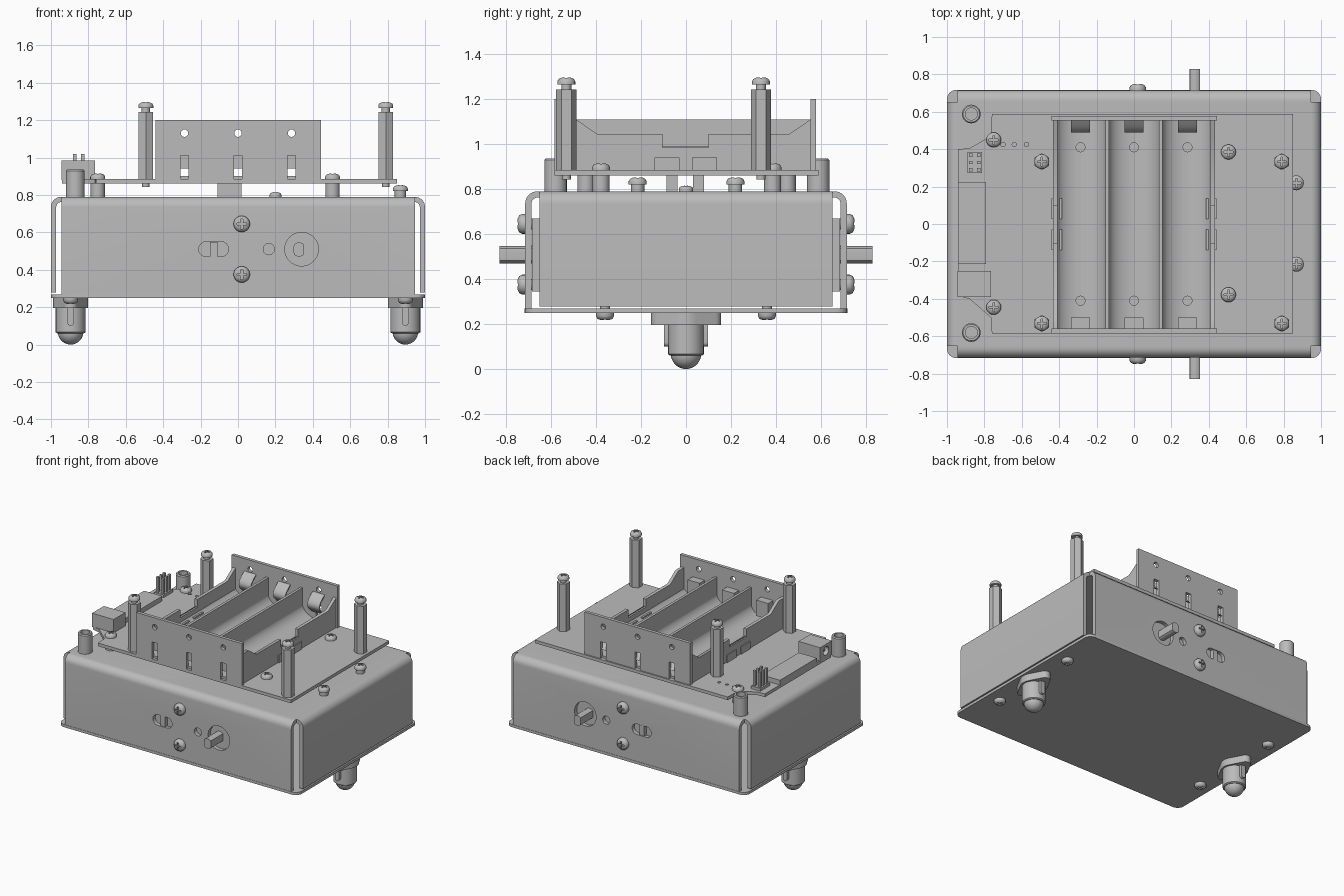
import bpy, bmesh, math
from mathutils import Matrix, Vector

old = bpy.data.objects.get("Cube")
if old:
    bpy.data.objects.remove(old)

grey = bpy.data.materials.new("plain_grey")
grey.use_nodes = True
grey.diffuse_color = (0.5, 0.5, 0.5, 1)
grey.node_tree.nodes["Principled BSDF"].inputs["Base Color"].default_value = (0.5, 0.5, 0.5, 1)
parts = []


def add(name, bm):
    bmesh.ops.recalc_face_normals(bm, faces=bm.faces)
    mesh = bpy.data.meshes.new(name)
    bm.to_mesh(mesh)
    bm.free()
    mesh.materials.append(grey)
    ob = bpy.data.objects.new(name, mesh)
    bpy.context.collection.objects.link(ob)
    parts.append(ob)
    return ob


def prism(name, pts, axis, a, b):
    """Extrude a 2D outline from a to b along an axis."""
    place = {"x": lambda u, v, w: (w, u, v), "y": lambda u, v, w: (u, w, v),
             "z": lambda u, v, w: (u, v, w)}[axis]
    bm = bmesh.new()
    face = bm.faces.new([bm.verts.new(place(u, v, a)) for u, v in pts])
    new = bmesh.ops.extrude_face_region(bm, geom=[face])["geom"]
    shift = Vector(place(0, 0, b - a))
    bmesh.ops.translate(bm, vec=shift, verts=[g for g in new if isinstance(g, bmesh.types.BMVert)])
    return add(name, bm)


def box(name, x0, x1, y0, y1, z0, z1):
    return prism(name, [(x0, y0), (x1, y0), (x1, y1), (x0, y1)], "z", z0, z1)


def arc(cx, cy, r, a0, a1, n=8):
    angles = [math.radians(a0 + (a1 - a0) * i / n) for i in range(n + 1)]
    return [(cx + r * math.cos(a), cy + r * math.sin(a)) for a in angles]


def circle(cx, cy, r, n=24):
    return arc(cx, cy, r, 0, 360, n)[:-1]


def lathe(name, profile, loc=(0, 0, 0), steps=24):
    bm = bmesh.new()
    vs = [bm.verts.new((r, 0, z)) for r, z in profile]
    es = [bm.edges.new(p) for p in zip(vs, vs[1:])]
    bmesh.ops.spin(bm, geom=vs + es, cent=(0, 0, 0), axis=(0, 0, 1), angle=math.tau, steps=steps)
    bmesh.ops.remove_doubles(bm, verts=bm.verts, dist=0.0001)
    ob = add(name, bm)
    ob.location = loc
    return ob


def cut(ob, cutters):
    """Subtract the cutters, bake the result and drop the cutters."""
    for c in cutters:
        mod = ob.modifiers.new("cut", "BOOLEAN")
        mod.operation, mod.solver, mod.object = "DIFFERENCE", "EXACT", c
    bpy.context.view_layer.update()
    mesh = bpy.data.meshes.new_from_object(ob.evaluated_get(bpy.context.evaluated_depsgraph_get()))
    ob.modifiers.clear()
    ob.data = mesh
    for c in cutters:
        parts.remove(c)
        bpy.data.objects.remove(c)


# Pan head screw with a cross recess, copied wherever needed
screw_master = lathe("top_plate_screw", [(0, -0.03), (0.022, -0.03), (0.022, 0), (0.04, 0),
                     (0.04, 0.014), (0.034, 0.025), (0.022, 0.031), (0, 0.033)], steps=20)
cut(screw_master, [box("cross", -0.024, 0.024, -0.005, 0.005, 0.018, 0.05),
                   box("cross", -0.005, 0.005, -0.024, 0.024, 0.018, 0.05)])


def screw(name, loc, rot=(0, 0, 0), size=1.0):
    ob = bpy.data.objects.new(name, screw_master.data)
    bpy.context.collection.objects.link(ob)
    ob.location, ob.rotation_euler, ob.scale = loc, rot, (size,) * 3
    parts.append(ob)


# Sheet metal cover: two crossing bent sheets over a base plate
def bent_sheet(name, axis, half, length, bottom):
    r, t, top = 0.055, 0.028, 0.79
    outer = arc(half - r, top - r, r, 0, 90) + arc(r - half, top - r, r, 90, 180)
    inner = arc(half - r, top - r, r - t, 0, 90) + arc(r - half, top - r, r - t, 90, 180)
    pts = [(half, bottom)] + outer + [(-half, bottom), (t - half, bottom)] + inner[::-1] + [(half - t, bottom)]
    return prism(name, pts, axis, -length, length)


bent_sheet("side_cover", "y", 1.0, 0.652, 0.278)
wall = bent_sheet("front_back_cover", "x", 0.715, 0.945, 0.266)
oval = arc(-0.09, 0.51, 0.04, -90, 90) + arc(-0.17, 0.51, 0.04, 90, 270)
cut(wall, [prism("hole", circle(0.34, 0.51, 0.09, 32), "y", -1, 1),
           prism("hole", circle(0.165, 0.51, 0.03), "y", -1, 1),
           prism("hole", oval, "y", -1, 1)])
corners = []
for sx, sy, a in ((1, 1, 0), (-1, 1, 90), (-1, -1, 180), (1, -1, 270)):
    corners += arc(sx * 0.95, sy * 0.667, 0.05, a, a + 90, 6)
prism("base_plate", corners, "z", 0.248, 0.268)

# Gear motors with flattened shafts, one behind each long wall
for s, side in ((-1, "front"), (1, "back")):
    lo, hi = sorted((s * 0.38, s * 0.685))
    box(side + "_motor", -0.24, 0.46, lo, hi, 0.345, 0.67)
    lo, hi = sorted((s * 0.6, s * 0.83))
    shaft = [(max(-0.028, min(0.028, x)) + 0.326, z + 0.508) for x, z in circle(0, 0, 0.038)]
    prism(side + "_shaft", shaft, "y", lo, hi)
    lo, hi = sorted((s * 0.68, s * 0.712))
    box(side + "_motor_rib", -0.15, -0.11, lo, hi, 0.472, 0.548)
    for z in (0.375, 0.645):
        screw(side + "_motor_screw", (0.02, s * 0.714, z), (-s * math.pi / 2, 0, 0), 1.1)

# Ball casters and screws under the base
for s in (-1, 1):
    x = s * 0.895
    lathe("caster_ball", [(0.068 * math.sin(a), 0.068 - 0.068 * math.cos(a))
                          for a in [math.pi / 2 * i / 8 for i in range(9)]], (x, 0, 0))
    lathe("caster_socket", [(0, 0.06), (0.072, 0.06), (0.08, 0.066), (0.08, 0.2), (0, 0.2)], (x, 0, 0))
    flange = (arc(x, 0.117, 0.038, 20, 160) + arc(x, 0, 0.093, 150, 210)
              + arc(x, -0.117, 0.038, 200, 340) + arc(x, 0, 0.093, -30, 30))
    prism("caster_flange", flange, "z", 0.195, 0.25)
    rib = arc(x, 0.118, 0.018, 180, 360) + [(x + 0.018, 0.2), (x - 0.018, 0.2)]
    prism("caster_ribs", rib, "y", -0.097, 0.097)
    for y in (-0.36, 0.36):
        screw("base_screw", (x, y, 0.249), (math.pi, 0, 0))

# Circuit board with chamfered connector end
outline = [(0.85, 0.588), (-0.76, 0.588), (-0.765, 0.47), (-0.88, 0.405), (-0.94, 0.4), (-0.94, -0.385),
           (-0.88, -0.4), (-0.765, -0.5), (-0.76, -0.585), (0.85, -0.585)]
board = prism("circuit_board", outline, "z", 0.86, 0.884)
cut(board, [prism("hole", circle(x, 0.425, 0.012, 12), "z", 0.8, 1) for x in (-0.7, -0.64, -0.575)])
for x, y in ((-0.75, 0.45), (-0.75, -0.445), (0.505, 0.385), (0.505, -0.378)):
    prism("board_spacer", circle(x, y, 0.038), "z", 0.785, 0.862)
    screw("board_screw", (x, y, 0.882))
for y in (-0.215, 0.22):
    prism("cover_screw_collar", circle(0.868, y, 0.03), "z", 0.785, 0.822)
    screw("cover_screw", (0.868, y, 0.82))
for y in (-0.062, 0.055):
    box("under_board_block", -0.11, 0.02, y - 0.024, y + 0.024, 0.785, 0.862)

# Board parts: power jack, flat connector, pin header
jack = box("power_jack", -0.945, -0.765, -0.39, -0.25, 0.88, 0.985)
cut(jack, [prism("hole", circle(-0.32, 0.935, 0.032), "x", -1, -0.82)])
prism("jack_pin", circle(-0.32, 0.935, 0.01, 10), "x", -0.93, -0.8)
box("flat_connector", -0.942, -0.79, -0.215, 0.225, 0.88, 0.92)
box("pin_header_base", -0.89, -0.812, 0.272, 0.385, 0.88, 0.905)
for x in (-0.872, -0.831):
    for y in (0.29, 0.329, 0.368):
        box("header_pin", x - 0.009, x + 0.009, y - 0.009, y + 0.009, 0.9, 1.02)

# Hollow corner posts on the cover
for y in (-0.58, 0.588):
    lathe("corner_post", [(0, 0.785), (0.05, 0.785), (0.05, 0.928), (0.044, 0.935),
                          (0.032, 0.935), (0.032, 0.86), (0, 0.86)], (-0.87, y, 0))

# Tall hexagonal standoffs topped with screws
for x in (-0.493, 0.79):
    for y in (-0.532, 0.333):
        prism("standoff", arc(x, y, 0.045, 30, 330, 5), "z", 0.884, 1.243)
        prism("standoff_stud", circle(x, y, 0.02, 12), "z", 0.843, 0.89)
        screw("standoff_screw", (x, y, 1.264))

# Battery holder: trough floor, side walls, dividers and end walls
cells = (-0.286, 0, 0.286)
profile = [(-0.425, 0.884), (0.425, 0.884)]
for c in reversed(cells):
    profile += [(c + u, 0.9 + (z + 1) * 0.09) for u, z in
                [(0.136 * p, q) for p, q in arc(0, 0, 1, 0, -180, 14)]]
tray = prism("battery_tray", profile, "y", -0.565, 0.56)
cut(tray, [prism("hole", circle(c, y, 0.024, 16), "z", 0.89, 1.1) for c in cells for y in (-0.41, 0.41)])
side = [(-0.575, 0.884), (0.565, 0.884), (0.565, 1.11), (0.555, 1.11), (0.46, 1.045), (0.1, 1.045),
        (0.1, 0.985), (-0.105, 0.985), (-0.105, 1.045), (-0.395, 1.045), (-0.49, 1.11), (-0.575, 1.11)]
for s in (-1, 1):
    prism("battery_side_wall", side, "x", s * 0.42 - 0.012, s * 0.42 + 0.012)
    for y in (-0.085, 0.082):
        lo, hi = sorted((s * 0.385, s * 0.44))
        box("battery_side_clip", lo, hi, y - 0.055, y + 0.055, 0.884, 0.94)
    box("battery_divider", s * 0.143 - 0.01, s * 0.143 + 0.01, -0.565, 0.56, 0.89, 1.11)
for end, y0, y1 in (("front", -0.585, -0.56), ("back", 0.553, 0.578)):
    panel = box("battery_%s_wall" % end, -0.44, 0.443, y0, y1, 0.884, 1.2)
    holes = []
    for c in cells:
        holes.append(prism("hole", circle(c, 1.13, 0.02, 16), "y", y0 - 0.1, y1 + 0.1))
        holes.append(box("slot", c - 0.022, c + 0.022, y0 - 0.1, y1 + 0.1, 0.87, 1.012))
    cut(panel, holes)

# Curved leaf contacts at the back, small flat contacts at the front
leaf_out = [(0.558 - 0.07 * math.sin(math.pi * i / 10), 0.95 + 0.016 * i) for i in range(11)]
leaf_in = [(y + 0.012, z) for y, z in leaf_out]
for c in cells:
    prism("leaf_contact", leaf_out + leaf_in[::-1], "x", c - 0.05, c + 0.05)
    box("flat_contact", c - 0.05, c + 0.05, -0.562, -0.5, 0.94, 1.06)

# Remaining master screw becomes the one hidden fixing under the board
screw_master.location = (0.2, 0, 0.789)
screw_master.scale = (0.8,) * 3

for ob in parts:
    ob.select_set(True)
bpy.context.view_layer.objects.active = parts[0]
bpy.ops.object.shade_smooth_by_angle(angle=math.radians(35))
